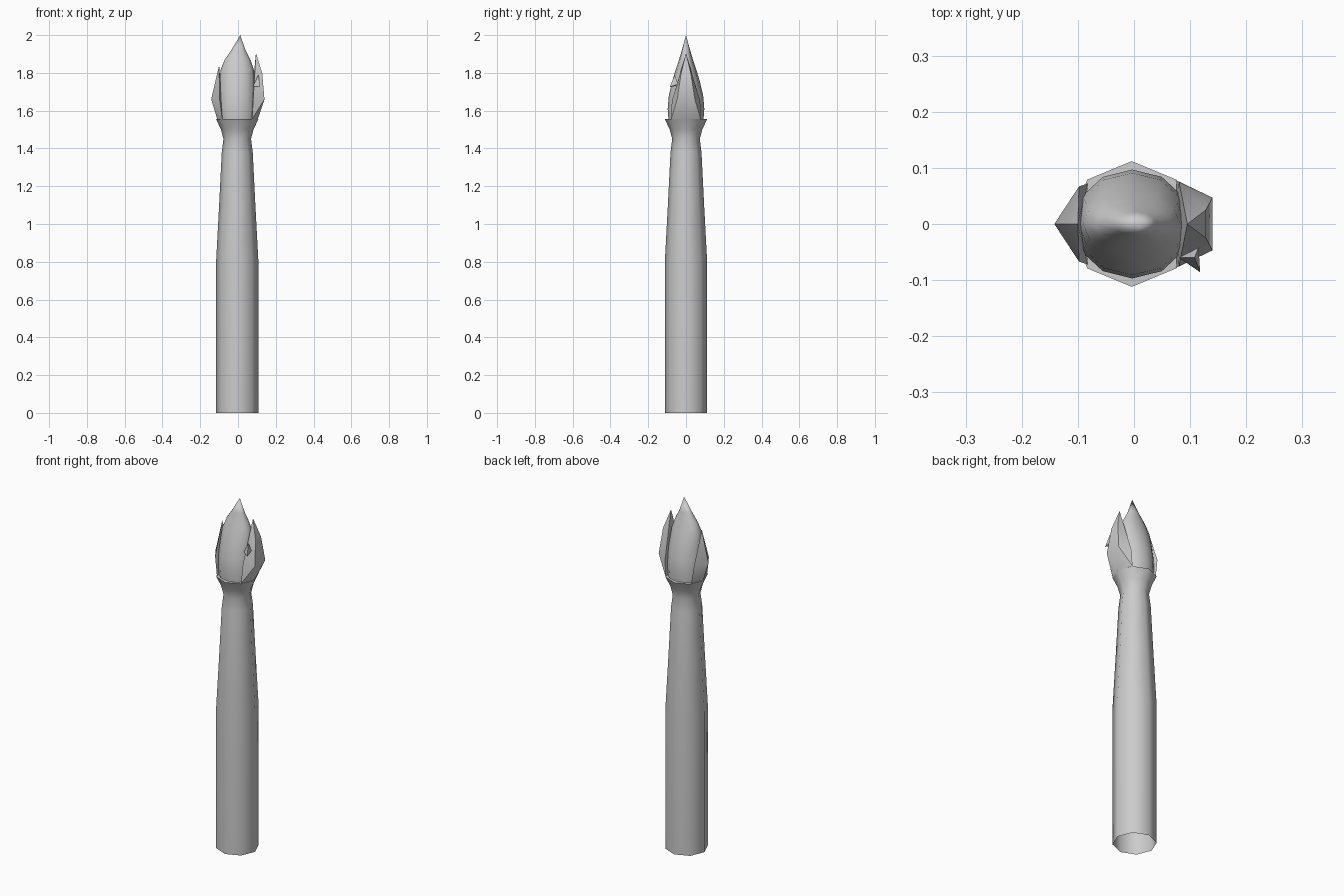
import bpy, bmesh, math

cube = bpy.data.objects.get("Cube")
if cube:
    bpy.data.objects.remove(cube, do_unlink=True)

grey = bpy.data.materials.new("light grey")
grey.use_nodes = True
grey.diffuse_color = (0.6, 0.6, 0.6, 1)
grey.node_tree.nodes["Principled BSDF"].inputs["Base Color"].default_value = (0.6, 0.6, 0.6, 1)


def finish(name, bm, angle):
    bmesh.ops.recalc_face_normals(bm, faces=bm.faces)
    mesh = bpy.data.meshes.new(name)
    bm.to_mesh(mesh)
    bm.free()
    mesh.materials.append(grey)
    obj = bpy.data.objects.new(name, mesh)
    bpy.context.collection.objects.link(obj)
    bpy.ops.object.select_all(action='DESELECT')
    obj.select_set(True)
    bpy.context.view_layer.objects.active = obj
    bpy.ops.object.shade_smooth_by_angle(angle=math.radians(angle))


def loft(name, rings, sides, tip=None, angle=50):
    """Skin rings of (z, centre x, radius x, radius y), optionally closed to a tip."""
    bm = bmesh.new()
    loops = []
    for z, cx, rx, ry in rings:
        turns = [2 * math.pi * i / sides for i in range(sides)]
        loops.append([bm.verts.new((cx + rx * math.cos(t), ry * math.sin(t), z)) for t in turns])
    for low, high in zip(loops, loops[1:]):
        for i in range(sides):
            j = (i + 1) % sides
            bm.faces.new((low[i], low[j], high[j], high[i]))
    if tip:
        top = bm.verts.new(tip)
        for i in range(sides):
            bm.faces.new((loops[-1][i], loops[-1][(i + 1) % sides], top))
    finish(name, bm, angle)


def shard(name, centre, sides=()):
    """Solid from points on the centre plane plus points mirrored across it."""
    bm = bmesh.new()
    points = list(centre) + [(x, s * y, z) for x, y, z in sides for s in (-1, 1)]
    for p in points:
        bm.verts.new(p)
    hull = bmesh.ops.convex_hull(bm, input=bm.verts)
    loose = [v for v in bm.verts if not v.link_faces]
    bmesh.ops.delete(bm, geom=loose, context='VERTS')
    finish(name, bm, 25)


# Open-bottomed eight-sided handle with a flared collar and narrow ledge
profile = [(0, .112), (.8, .112), (1.1, .096), (1.38, .082), (1.45, .073),
           (1.5, .086), (1.555, .112), (1.556, .09)]
loft("handle", [(z, -.004, r, r) for z, r in profile], 8)

# Main flame, rising to a point
loft("flame_core", [(1.555, -.003, .1, .093), (1.61, -.003, .105, .097),
                    (1.68, -.003, .1, .091), (1.76, -.004, .094, .072),
                    (1.82, -.004, .087, .054), (1.87, -.002, .068, .037),
                    (1.92, .002, .038, .022)], 12, (.012, 0, 2.0), 60)

# Side flame tongues
shard("right_tongue", [(-.11, 0, 1.556), (-.142, 0, 1.66), (-.1, 0, 1.84), (-.085, 0, 1.66)],
      [(-.083, .072, 1.556), (-.098, .067, 1.66)])
shard("left_tongue", [(.105, 0, 1.556), (.095, 0, 1.905), (.075, 0, 1.7)],
      [(.075, .078, 1.556), (.08, .075, 1.65), (.14, .047, 1.66), (.128, .025, 1.8)])

# Small loose flame chip
shard("flame_chip", [(.08, -.06, 1.73), (.118, -.086, 1.725), (.115, -.042, 1.74), (.108, -.06, 1.79)])
